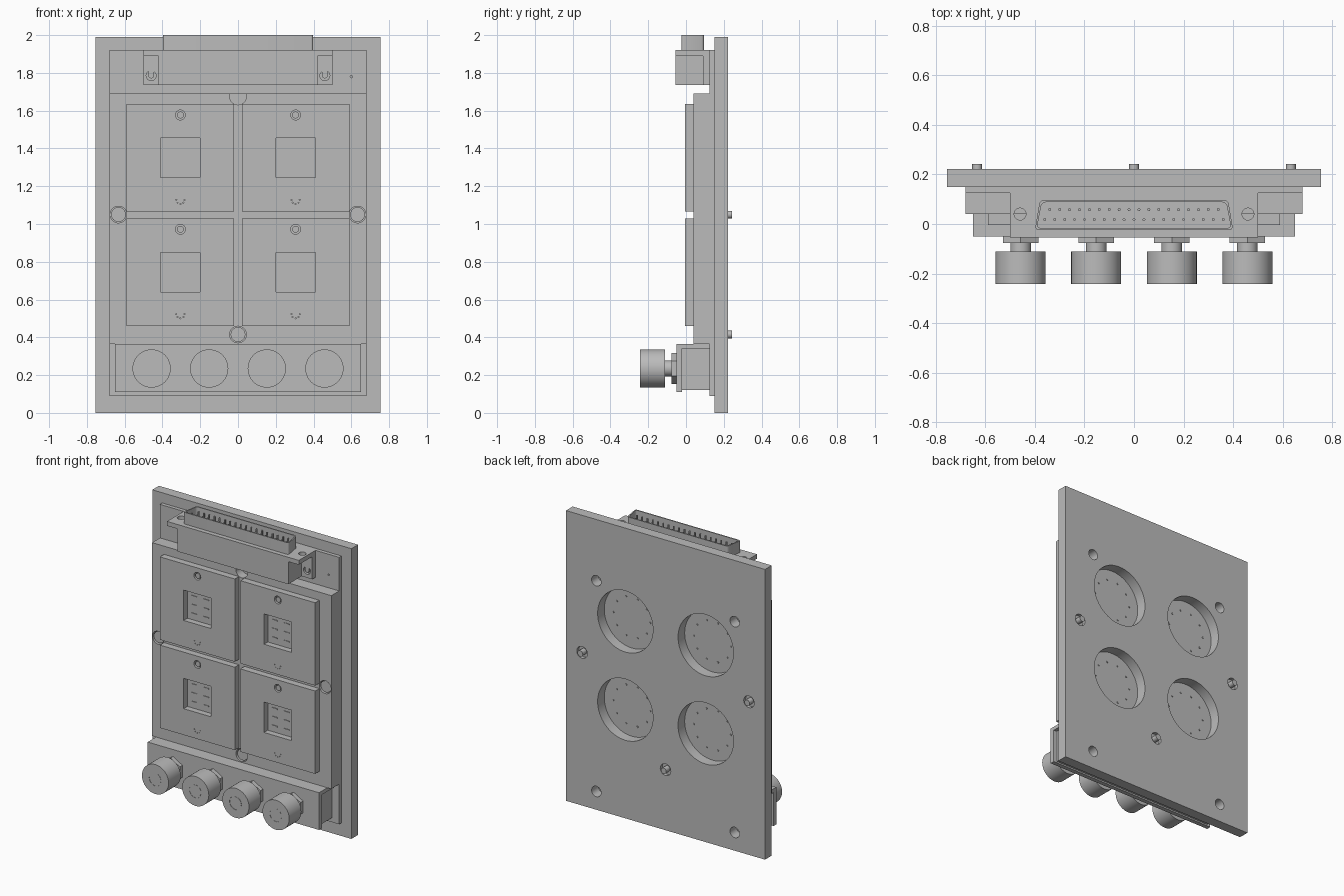
import bpy, bmesh, math
from mathutils import Matrix, Vector

cube = bpy.data.objects.get("Cube")
if cube:
    bpy.data.objects.remove(cube, do_unlink=True)

grey = bpy.data.materials.new("plain_grey")
grey.use_nodes = True
grey.diffuse_color = (0.5, 0.5, 0.5, 1)
grey.node_tree.nodes["Principled BSDF"].inputs["Base Color"].default_value = (0.5, 0.5, 0.5, 1)


def box(bm, x0, x1, y0, y1, z0, z1):
    size = Matrix.Diagonal((x1 - x0, y1 - y0, z1 - z0, 1))
    mid = Matrix.Translation(((x0 + x1) / 2, (y0 + y1) / 2, (z0 + z1) / 2))
    bmesh.ops.create_cube(bm, size=1, matrix=mid @ size)


def rod(bm, x, z, y0, y1, r, sides=32):
    """Cylinder running front to back."""
    place = Matrix.Translation((x, (y0 + y1) / 2, z)) @ Matrix.Rotation(math.pi / 2, 4, "X")
    bmesh.ops.create_cone(bm, cap_ends=True, segments=sides, radius1=r, radius2=r,
                          depth=y1 - y0, matrix=place)


def post(bm, x, y, z0, z1, r, sides=24):
    """Upright cylinder."""
    bmesh.ops.create_cone(bm, cap_ends=True, segments=sides, radius1=r, radius2=r,
                          depth=z1 - z0, matrix=Matrix.Translation((x, y, (z0 + z1) / 2)))


def trapezoid(bm, inset, z0, z1):
    """Upright connector outline, wider at the front."""
    outline = [(-0.40 + inset, -0.024 + inset), (0.40 - inset, -0.024 + inset),
               (0.38 - inset, 0.096 - inset), (-0.38 + inset, 0.096 - inset)]
    face = bm.faces.new([bm.verts.new((x, y, z0)) for x, y in outline])
    bmesh.ops.bevel(bm, geom=list(face.verts), offset=0.015, segments=4,
                    affect="VERTICES", profile=0.5)
    bm.faces.ensure_lookup_table()
    out = bmesh.ops.extrude_face_region(bm, geom=bm.faces[:])
    verts = [v for v in out["geom"] if isinstance(v, bmesh.types.BMVert)]
    bmesh.ops.translate(bm, verts=verts, vec=Vector((0, 0, z1 - z0)))
    bmesh.ops.recalc_face_normals(bm, faces=bm.faces[:])


def make(name, bm):
    mesh = bpy.data.meshes.new(name)
    bm.to_mesh(mesh)
    bm.free()
    obj = bpy.data.objects.new(name, mesh)
    bpy.context.collection.objects.link(obj)
    mesh.materials.append(grey)
    return obj


def finish(name, bm, cut=None):
    """Make the part, carve its openings and smooth the round walls."""
    obj = make(name, bm)
    if cut:
        cutter = make(name + "_cutter", cut)
        cutter.hide_render = True
        mod = obj.modifiers.new("openings", "BOOLEAN")
        mod.operation, mod.solver, mod.object = "DIFFERENCE", "EXACT", cutter
        graph = bpy.context.evaluated_depsgraph_get()
        obj.data = bpy.data.meshes.new_from_object(obj.evaluated_get(graph))
        obj.modifiers.clear()
        bpy.data.objects.remove(cutter, do_unlink=True)
    bpy.ops.object.select_all(action="DESELECT")
    obj.select_set(True)
    bpy.context.view_layer.objects.active = obj
    bpy.ops.object.shade_smooth_by_angle(angle=math.radians(30))
    return obj


new = bmesh.new
tiles = [(x, z) for x in (-0.305, 0.305) for z in (0.745, 1.35)]
screws = [(-0.633, 1.05), (0.633, 1.05), (0, 0.415)]

# Back plate with round windows, corner holes and screw clearance
bm, cut = new(), new()
box(bm, -0.755, 0.755, 0.15, 0.222, 0, 1.99)
for x, z in tiles:
    rod(cut, x, z, 0.1, 0.3, 0.21, 64)
for x in (-0.525, 0.525):
    for z in (0.125, 1.57):
        rod(cut, x, z, 0.1, 0.3, 0.036)
for x, z in screws:
    rod(cut, x, z, 0.2, 0.3, 0.04)
finish("back_plate", bm, cut)

# Circuit board
bm, cut = new(), new()
box(bm, -0.68, 0.68, 0.125, 0.15, 0.09, 1.92)
rod(cut, 0.6, 1.78, 0.1, 0.2, 0.006, 12)
finish("circuit_board", bm, cut)

# Carrier block with screw recesses
bm, cut = new(), new()
box(bm, -0.68, 0.68, 0.04, 0.125, 0.365, 1.69)
for x, z in screws + [(0, 1.675)]:
    rod(cut, x, z, 0.0, 0.1, 0.044)
finish("carrier_block", bm, cut)

# Screws: flat heads in front, threaded tips behind
bm = new()
for x, z in screws:
    rod(bm, x, z, 0.05, 0.1, 0.039)
    rod(bm, x, z, 0.1, 0.243, 0.02)
finish("screws", bm)

# Four sensor tiles, each with a square window and a small hole
for i, (x, z) in enumerate(tiles):
    bm, cut = new(), new()
    box(bm, x - 0.284, x + 0.284, -0.005, 0.04, z - 0.284, z + 0.284)
    box(cut, x - 0.104, x + 0.104, -0.1, 0.036, z - 0.104, z + 0.104)
    rod(cut, x, z + 0.227, -0.1, 0.02, 0.026)
    for k in range(5):
        a = math.pi * (1 + k / 4)
        rod(cut, x + 0.022 * math.cos(a), z - 0.222 + 0.022 * math.sin(a), -0.1, 0.01, 0.003, 8)
    finish(f"sensor_tile_{i + 1}", bm, cut)

    # Contact pads in the window, peg in the hole, solder dots behind
    bm = new()
    for px in (-0.05, 0.04):
        for pz in (-0.06, 0, 0.06):
            box(bm, x + px - 0.02, x + px + 0.02, 0.032, 0.038, z + pz - 0.003, z + pz + 0.003)
    rod(bm, x, z + 0.227, 0.0, 0.03, 0.018)
    for k in range(10):
        a = math.tau * k / 10
        rod(bm, x + 0.14 * math.cos(a), z + 0.14 * math.sin(a), 0.145, 0.156, 0.006, 8)
    finish(f"tile_contacts_{i + 1}", bm)

# Knob housing: front panel, top shelf and body
bm = new()
box(bm, -0.65, 0.65, -0.05, -0.02, 0.11, 0.365)
box(bm, -0.65, 0.65, -0.02, 0.125, 0.34, 0.365)
box(bm, -0.625, 0.625, -0.02, 0.125, 0.12, 0.34)
finish("knob_housing", bm)

# Knobs on shafts with hexagonal nuts
for i in range(4):
    x, z = -0.4575 + 0.305 * i, 0.235
    bm, cut = new(), new()
    rod(bm, x, z, -0.243, -0.112, 0.101, 64)
    rod(cut, x, z, -0.3, -0.241, 0.046)
    finish(f"knob_{i + 1}", bm, cut)
    bm = new()
    rod(bm, x, z, -0.242, -0.05, 0.042)
    finish(f"knob_shaft_{i + 1}", bm)
    bm = new()
    rod(bm, x, z, -0.077, -0.05, 0.082, 6)
    finish(f"knob_nut_{i + 1}", bm)

# Connector body
bm = new()
box(bm, -0.42, 0.42, -0.055, 0.125, 1.735, 1.89)
finish("connector_body", bm)

# Connector flange with two mounting holes
bm, cut = new(), new()
box(bm, -0.5, 0.5, -0.055, 0.125, 1.89, 1.92)
for x in (-0.46, 0.46):
    post(cut, x, 0.04, 1.8, 2, 0.024)
finish("connector_flange", bm, cut)

# Mounting feet with a U-shaped slot around a tongue
for side, name in ((-1, "right"), (1, "left")):
    x = 0.46 * side
    bm, cut = new(), new()
    box(bm, x - 0.04, x + 0.04, 0.09, 0.125, 1.735, 1.89)
    rod(cut, x, 1.785, 0.0, 0.11, 0.026)
    finish(f"connector_foot_{name}", bm, cut)
    bm = new()
    rod(bm, x, 1.785, 0.09, 0.12, 0.014)
    box(bm, x - 0.014, x + 0.014, 0.09, 0.12, 1.785, 1.812)
    finish(f"foot_tongue_{name}", bm)

# Hollow connector shell
bm, cut = new(), new()
trapezoid(bm, 0, 1.92, 2.0)
trapezoid(cut, 0.008, 1.935, 2.1)
finish("connector_shell", bm, cut)

# Two rows of connector pins
bm = new()
for count, y in ((19, 0.018), (18, 0.058)):
    for k in range(count):
        post(bm, (k - (count - 1) / 2) * 0.04, y, 1.93, 1.985, 0.006, 8)
finish("connector_pins", bm)
